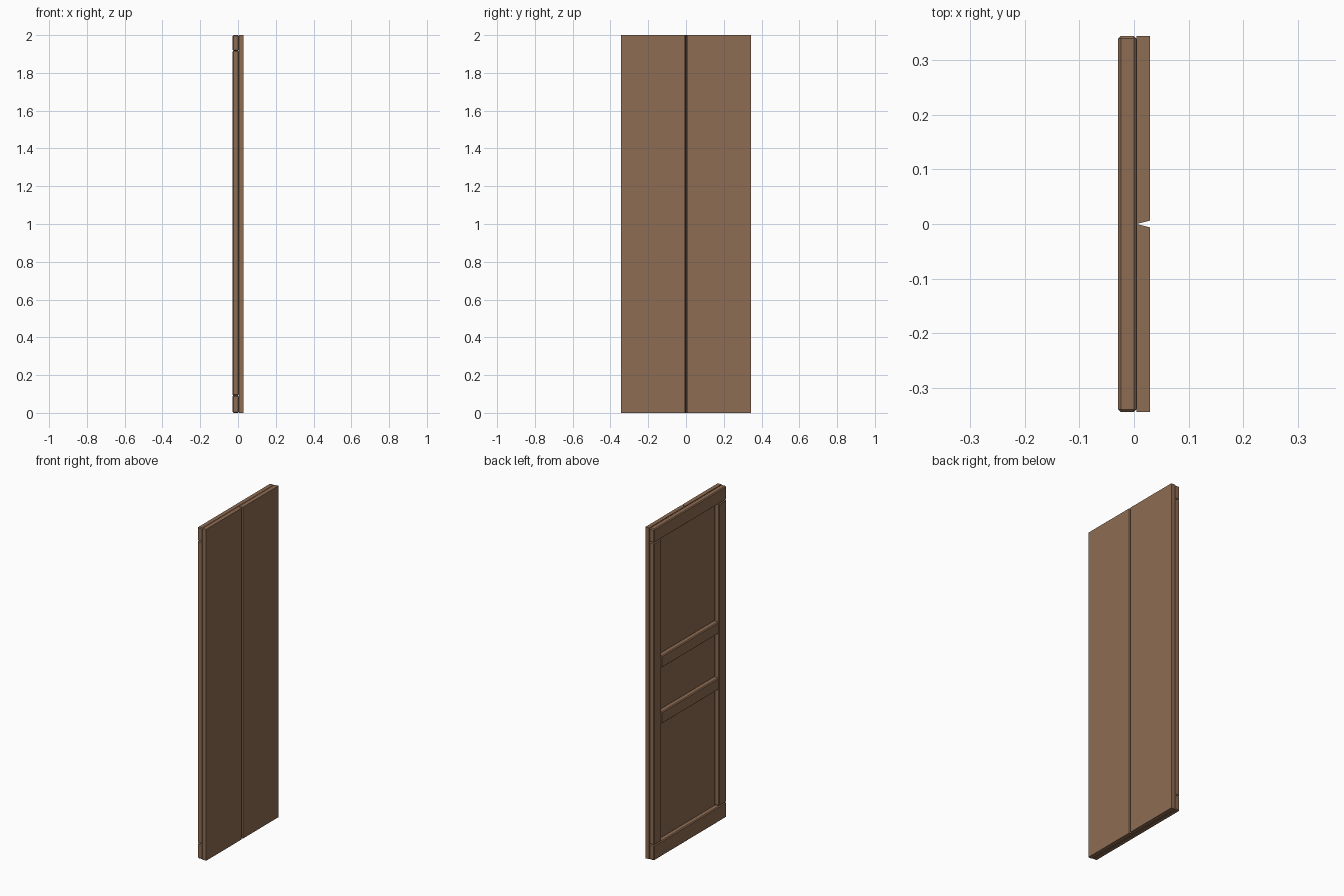
import bpy, bmesh

if "Cube" in bpy.data.objects:
    bpy.data.objects.remove(bpy.data.objects["Cube"])

W, H = 0.345, 2.0            # half width, height
XB, XM, XF = -0.029, 0.0048, 0.029   # back of frame, frame/plank joint, plank face
CH = 0.005                   # chamfer on frame timbers
STILE = 0.071

wood = bpy.data.materials.new("brown wood")
wood.diffuse_color = (0.27, 0.15, 0.085, 1)
wood.use_nodes = True
wood.node_tree.nodes["Principled BSDF"].inputs["Base Color"].default_value = wood.diffuse_color


def finish(name, bm):
    bmesh.ops.recalc_face_normals(bm, faces=bm.faces)
    me = bpy.data.meshes.new(name)
    bm.to_mesh(me)
    bm.free()
    me.materials.append(wood)
    ob = bpy.data.objects.new(name, me)
    bpy.context.collection.objects.link(ob)
    return ob


def timber(name, y0, y1, z0, z1):
    """Chamfered frame timber spanning the frame depth."""
    bm = bmesh.new()
    bmesh.ops.create_cube(bm, size=1)
    for v in bm.verts:
        v.co = (XB if v.co.x < 0 else XM,
                y0 if v.co.y < 0 else y1,
                z0 if v.co.z < 0 else z1)
    bmesh.ops.bevel(bm, geom=bm.edges[:], offset=CH, segments=1, affect='EDGES')
    finish(name, bm)


def plank(name, side):
    """Front plank whose inner edge slants to form half of the V groove."""
    bm = bmesh.new()
    outline = [(XM, 0), (XF, 0.006 * side), (XF, W * side), (XM, W * side)]
    face = bm.faces.new([bm.verts.new((x, y, 0)) for x, y in outline])
    ext = bmesh.ops.extrude_face_region(bm, geom=[face])
    for g in ext["geom"]:
        if isinstance(g, bmesh.types.BMVert):
            g.co.z = H
    finish(name, bm)


# Front planks
plank("left_plank", -1)
plank("right_plank", 1)

# Full-width top and bottom rails
timber("bottom_rail", -W, W, 0, 0.092)
timber("top_rail", -W, W, 1.917, H)

# Stiles between the rails
timber("left_stile", -W, -W + STILE, 0.092, 1.917)
timber("right_stile", W - STILE, W, 0.092, 1.917)

# Two middle rails between the stiles
for label, z in (("lower", 0.797), ("upper", 1.135)):
    timber(label + "_middle_rail", -W + STILE, W - STILE, z, z + 0.072)
